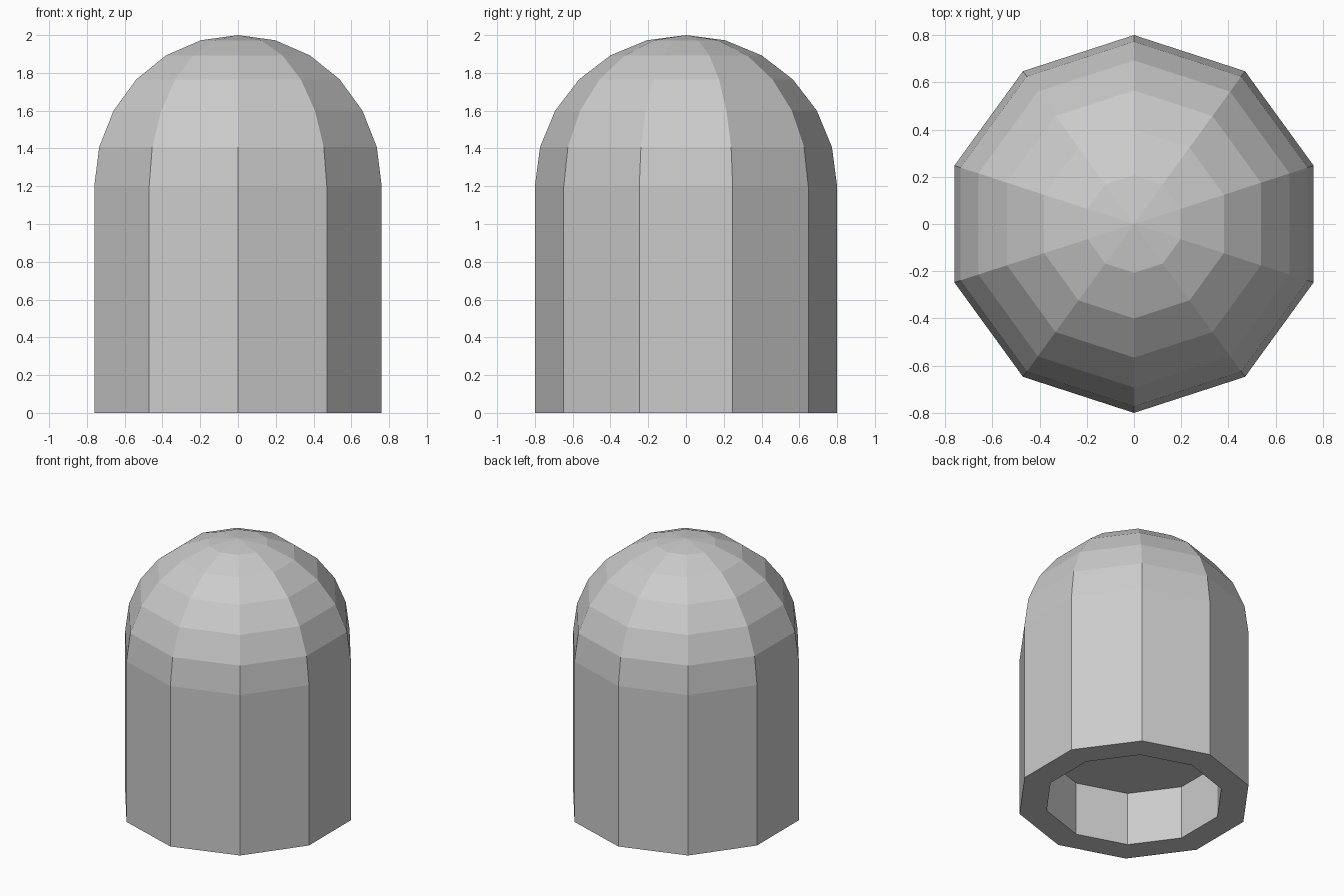
import bpy, bmesh, math

if "Cube" in bpy.data.objects:
    bpy.data.objects.remove(bpy.data.objects["Cube"])

SIDES, RADIUS, WALL_TOP = 10, 0.8, 1.2
INNER, DEPTH = 0.61, 0.4

# Profile from the recess ceiling, out under the rim, up the wall and over the dome
profile = [(0, DEPTH), (INNER, DEPTH), (INNER, 0), (RADIUS, 0)]
for i in range(6):
    a = math.radians(15 * i)
    profile.append((RADIUS * math.cos(a), WALL_TOP + RADIUS * math.sin(a)))
profile.append((0, WALL_TOP + RADIUS))

# Lathe the profile with a corner on the front (-y)
bm = bmesh.new()
verts = [bm.verts.new((0, -r, z)) for r, z in profile]
edges = [bm.edges.new(pair) for pair in zip(verts, verts[1:])]
bmesh.ops.spin(bm, geom=verts + edges, cent=(0, 0, 0), axis=(0, 0, 1),
               angle=math.tau, steps=SIDES, use_duplicate=False)
bmesh.ops.remove_doubles(bm, verts=bm.verts[:], dist=1e-4)
bmesh.ops.dissolve_degenerate(bm, edges=bm.edges[:], dist=1e-5)
bmesh.ops.recalc_face_normals(bm, faces=bm.faces[:])

mesh = bpy.data.meshes.new("domed_cap")
bm.to_mesh(mesh)
bm.free()
bpy.context.collection.objects.link(bpy.data.objects.new("domed_cap", mesh))
